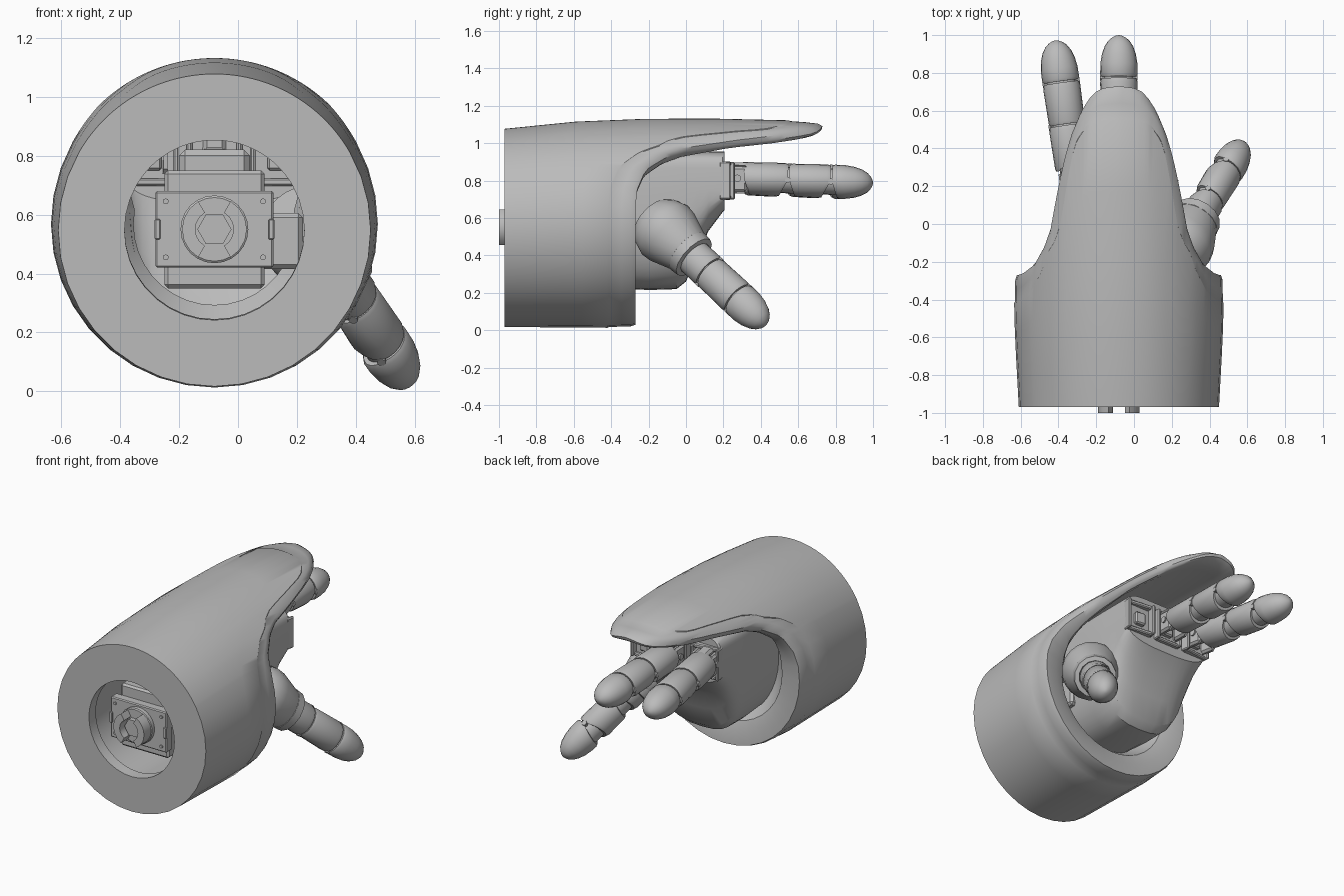
import bpy, bmesh
from math import sin, cos, pi, radians
from mathutils import Vector, Matrix

old = bpy.data.objects.get("Cube")
if old:
    bpy.data.objects.remove(old, do_unlink=True)

grey = bpy.data.materials.new("plain_grey")
grey.use_nodes = True
grey.diffuse_color = (0.5, 0.5, 0.5, 1)
grey.node_tree.nodes["Principled BSDF"].inputs["Base Color"].default_value = (0.5, 0.5, 0.5, 1)

CX, CZ = -0.08, 0.55          # wrist axis
IDENT = Matrix.Identity(4)


def finish(name, bm, M=IDENT, angle=35):
    bmesh.ops.transform(bm, matrix=M, verts=bm.verts)
    bmesh.ops.recalc_face_normals(bm, faces=bm.faces)
    me = bpy.data.meshes.new(name)
    bm.to_mesh(me)
    bm.free()
    ob = bpy.data.objects.new(name, me)
    bpy.context.collection.objects.link(ob)
    me.materials.append(grey)
    bpy.ops.object.select_all(action='DESELECT')
    ob.select_set(True)
    bpy.context.view_layer.objects.active = ob
    bpy.ops.object.shade_smooth_by_angle(angle=radians(angle))


def loft(name, rings, M=IDENT, caps=(True, True), loop=False, angle=35):
    bm = bmesh.new()
    rows = [[bm.verts.new(p) for p in r] for r in rings]
    n = len(rows[0])
    pairs = list(zip(rows, rows[1:])) + ([(rows[-1], rows[0])] if loop else [])
    for a, b in pairs:
        for i in range(n):
            j = (i + 1) % n
            bm.faces.new((a[i], a[j], b[j], b[i]))
    if caps[0]:
        bm.faces.new(rows[0])
    if caps[1]:
        bm.faces.new(rows[-1])
    finish(name, bm, M, angle)


def oval(y, rx, rz, n=20, slant=0):
    # slant shifts the underside of the ring along y
    ring = []
    for i in range(n):
        t = 2 * pi * i / n
        ring.append((rx * cos(t), y + slant * max(0, -sin(t)), rz * sin(t)))
    return ring


def turned(name, profile, M=IDENT, squash=1.0, n=20):
    loft(name, [oval(p[0], p[1], p[1] * squash, n, *p[2:]) for p in profile], M)


def box(name, centre, size, M=IDENT, bevel=0.01):
    bm = bmesh.new()
    bmesh.ops.create_cube(bm, size=1)
    for v in bm.verts:
        v.co = Vector(centre) + Vector(a * b for a, b in zip(v.co, size))
    bmesh.ops.bevel(bm, geom=bm.edges[:], offset=bevel, segments=1, affect='EDGES')
    finish(name, bm, M, 20)


def lerp(table, x):
    if x <= table[0][0]:
        return table[0][1]
    for (a, p), (b, q) in zip(table, table[1:]):
        if x <= b:
            return p + (q - p) * (x - a) / (b - a)
    return table[-1][1]


# Sleeve: a thick tube whose free end stretches into a cover over the fingers
EDGE = [(0, .73), (9, .72), (14, .70), (18, .665), (23, .6), (28, .5), (31.5, .4), (37, .2),
        (42, 0), (47, -.1), (56, -.2), (64, -.25), (76, -.27)]
RADIUS = [(-.97, .53), (-.6, .55), (-.2, .56), (.3, .56), (.73, .545)]
HEIGHT = [(-.97, .547), (-.6, .565), (-.2, .571)]
half = list(range(0, 60, 2)) + list(range(60, 180, 10))
angles = half + [180] + [-a for a in reversed(half[1:])]


def shell_point(a, y, inset, fixed=None):
    r = fixed or lerp(RADIUS, y) - inset
    t = radians(a)
    return (CX + r * sin(t), y, lerp(HEIGHT, y) + r * cos(t))


columns = []
for a in angles:
    m = abs(a)
    edge = lerp(EDGE, m)
    offset = lerp([(20, 4.5), (35, 9)], m)
    crease = min(lerp([(0, .55), (10, .545), (20, .52)], m), lerp(EDGE, m + offset), edge - .15)
    wall = lerp([(36, .075), (75, .21)], m)          # thin cover, thick cuff
    throat = lerp([(40, .075), (75, .28)], m)        # closes in around the palm
    lip = lerp([(0, .025), (18, .045), (45, .04), (75, .018)], m)
    col = [shell_point(a, -.97 + (crease + .97) * f, 0) for f in (0, .25, .5, .75, 1)]
    col += [shell_point(a, crease + .008, .004),
            shell_point(a, (crease + edge) / 2, .007),
            shell_point(a, edge - .025, lip * .5),
            shell_point(a, edge, lip),
            shell_point(a, edge - .006, lip + (wall - lip) * .4),
            shell_point(a, edge - .03, lip + (wall - lip) * .75),
            shell_point(a, edge - .1, wall),
            shell_point(a, edge - .16, throat),
            shell_point(a, edge - .24, wall)]
    col += [shell_point(a, edge - .24 - (edge + .64) * f, wall) for f in (.5, 1)]
    col += [shell_point(a, -.9, 0, .305), shell_point(a, -.97, 0, .305)]
    columns.append(col)
loft("sleeve_and_cover", list(zip(*columns)), caps=(False, False), loop=True)

# Palm: squared top and rounded heel, open toward the wrist
MID = .75


def palm_ring(y, hw, low, top=.955, n=40):
    pts = []
    for i in range(n):
        c, s = cos(2 * pi * i / n), sin(2 * pi * i / n)
        p = .3 if s > 0 else .7
        reach = (top - MID) if s > 0 else (MID - low)
        sign = lambda v: 1 if v > 0 else -1
        pts.append((CX + hw * sign(c) * abs(c) ** p, y, MID + reach * sign(s) * abs(s) ** p))
    return pts


loft("palm", [palm_ring(y, w, z) for y, w, z in
              ((-.45, .29, .23), (-.2, .305, .215), (-.05, .31, .22), (0, .31, .26),
               (.06, .31, .4), (.12, .31, .53), (.195, .31, .63), (.205, .30, .64))],
     caps=(False, True), angle=30)


# Fingers: built along local y, then placed by a matrix
def frame(origin, along, up):
    y = Vector(along).normalized()
    z = Vector(up)
    z = (z - y * z.dot(y)).normalized()
    M = Matrix((y.cross(z), y, z)).transposed().to_4x4()
    return Matrix.Translation(origin) @ M


def finger(name, M, knuckle=True):
    for label, a, b in (("lower", .11, .345), ("middle", .352, .572)):
        turned(f"{name}_{label}_link", [(a, .09, .03), (a + .015, .096, .03),
                                        (b - .02, .099, -.045), (b, .093, -.045)], M, .92)
    turned(f"{name}_tip", [(.58, .092, .03), (.595, .099, .03), (.65, .098), (.7, .09), (.74, .076),
                           (.77, .057), (.788, .036), (.798, .015), (.8, .004)], M, .92)
    # round joint cores and their pins
    for i, y in enumerate((.345, .575)):
        turned(f"{name}_joint_{i}", [(y - .09, .078), (y + .08, .078)], M, .9)
        pin = M @ Matrix.Translation((0, y, 0)) @ Matrix.Rotation(pi / 2, 4, 'Z')
        turned(f"{name}_pin_{i}", [(-.099, .016), (.099, .016)], pin, n=10)
    # clevis at the palm
    if knuckle:
        for side in (-1, 1):
            box(f"{name}_clevis_{side}", (side * .06, .07, -.005), (.025, .13, .15), M, .02)
        box(f"{name}_knuckle", (0, .07, .03), (.08, .16, .11), M, .015)
        pin = M @ Matrix.Translation((0, .075, 0)) @ Matrix.Rotation(pi / 2, 4, 'Z')
        turned(f"{name}_knuckle_pin", [(-.082, .02), (.082, .02)], pin, n=10)


FZ = .815
finger("middle_finger", frame((CX, .2, FZ), (0, 1, -.035), (0, 0, 1)))
finger("outer_finger", frame((-.305, .18, FZ), (-.142, 1, -.035), (0, 0, 1)))

# Knuckle sockets on the palm, one of them empty
for name, x, turn in (("outer", -.295, .13), ("middle", CX, 0), ("inner", .135, -.13)):
    M = Matrix.Translation((x, .2, .8)) @ Matrix.Rotation(turn, 4, 'Z')
    for side in (-1, 1):
        box(f"{name}_socket_cheek_{side}", (side * .085, .02, 0), (.02, .06, .2), M, .006)
        box(f"{name}_socket_bar_{side}", (0, .01, side * .09), (.17, .04, .025), M, .006)
    box(f"{name}_socket_core", (0, .01, -.01), (.07, .05, .08), M, .008)

# Thumb with its collar and swelling base
joint, step = Vector((.42, .17, .27)), Vector((.1, .16, -.15))
finger("thumb", frame(joint + step * 1.6 - step.normalized() * .8, step, (1, 0, 0)), knuckle=False)
B = frame(joint - step * 0.9, step, (1, 0, 0))
turned("thumb_base", [(-.32, .12), (-.27, .16), (-.21, .178), (-.15, .172), (-.02, .128)], B)
turned("thumb_collar", [(-.03, .125), (-.025, .133), (.025, .128), (.03, .1), (0, .09)], B, n=14)
turned("thumb_neck", [(-.02, .088), (.08, .088)], B)

# Wrist actuator inside the sleeve opening
W = Matrix.Translation((CX, 0, CZ))
box("wrist_housing", (0, -.63, 0), (.34, .42, .4), W, .012)
box("wrist_plate", (0, -.87, 0), (.4, .06, .26), W, .006)
box("upper_motor", (0, -.5, .22), (.24, .3, .1), W, .02)
box("thumb_motor", (.2, -.45, -.04), (.2, .25, .19), W, .015)
turned("wrist_disc", [(-.93, .108), (-.925, .115), (-.89, .115)], W, n=24)
turned("wrist_hub", [(-.96, .058), (-.92, .058)], W, n=6)
for side in (-1, 1):
    for up in (-1, 1):
        screw = W @ Matrix.Translation((side * .165, 0, up * .095))
        turned(f"plate_screw_{side}_{up}", [(-.908, .01), (-.89, .01)], screw, n=8)
    box(f"plate_tab_{side}", (side * .193, -.9, 0), (.02, .02, .07), W, .004)
    # curved coupling jaw
    arc = [radians(d) for d in range(-60, 61, 20)]
    jaw = [[(side * r * cos(t), y, r * sin(t)) for r, y in
            ((.065, -1), (.11, -1), (.11, -.92), (.065, -.92))] for t in arc]
    loft(f"coupling_jaw_{side}", jaw, W)
